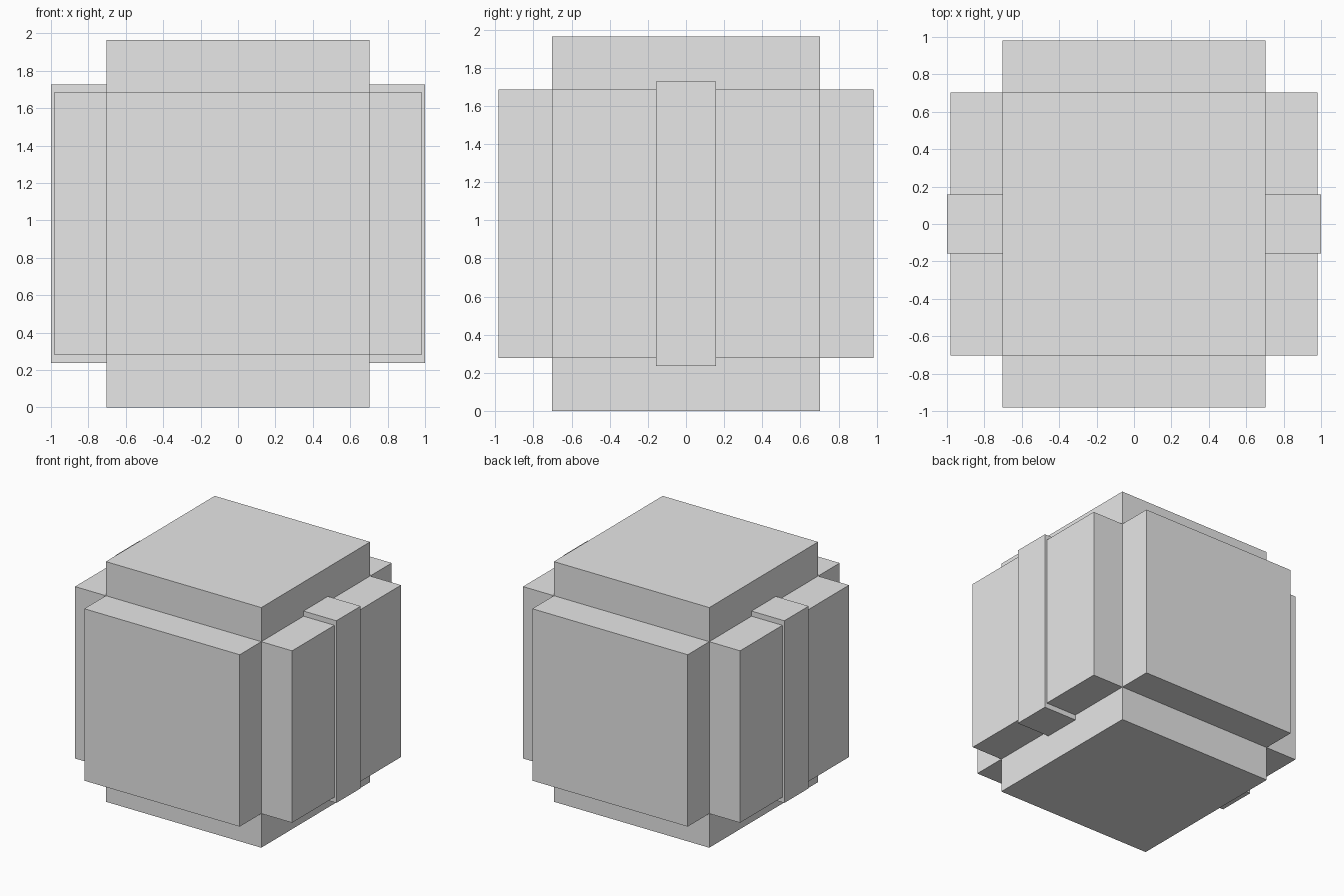
import bpy
import bmesh
from mathutils import Vector

cube = bpy.data.objects.get("Cube")
if cube:
    bpy.data.objects.remove(cube, do_unlink=True)

HALF = 0.703      # half width of the core and its raised panels
REACH = 0.982     # distance from the centre to a panel face
CENTRE = Vector((0, 0, REACH))

grey = bpy.data.materials.new("light grey")
grey.use_nodes = True
colour = (0.8, 0.8, 0.8, 1)
grey.diffuse_color = colour
grey.node_tree.nodes["Principled BSDF"].inputs["Base Color"].default_value = colour


def add_object(name, bm):
    bmesh.ops.recalc_face_normals(bm, faces=bm.faces)
    mesh = bpy.data.meshes.new(name)
    bm.to_mesh(mesh)
    bm.free()
    mesh.materials.append(grey)
    obj = bpy.data.objects.new(name, mesh)
    obj.location = CENTRE
    bpy.context.collection.objects.link(obj)


def box(size, centre=(0, 0, 0)):
    bm = bmesh.new()
    bmesh.ops.create_cube(bm, size=1)
    bmesh.ops.scale(bm, vec=size, verts=bm.verts)
    bmesh.ops.translate(bm, vec=centre, verts=bm.verts)
    return bm


# Cubic body: each side pushed straight out into a square raised panel
body = box((2 * HALF,) * 3)
for face in list(body.faces):
    push = face.normal * (REACH - HALF)
    panel = bmesh.ops.extrude_discrete_faces(body, faces=[face])["faces"][0]
    bmesh.ops.translate(body, vec=push, verts=panel.verts)
add_object("panelled_body", body)

# Upright bands down the middle of the left and right panels
for name, side in (("left_band", 1), ("right_band", -1)):
    depth = 1 - HALF
    add_object(name, box((depth, 0.314, 1.49), (side * (HALF + depth / 2), 0, 0)))
